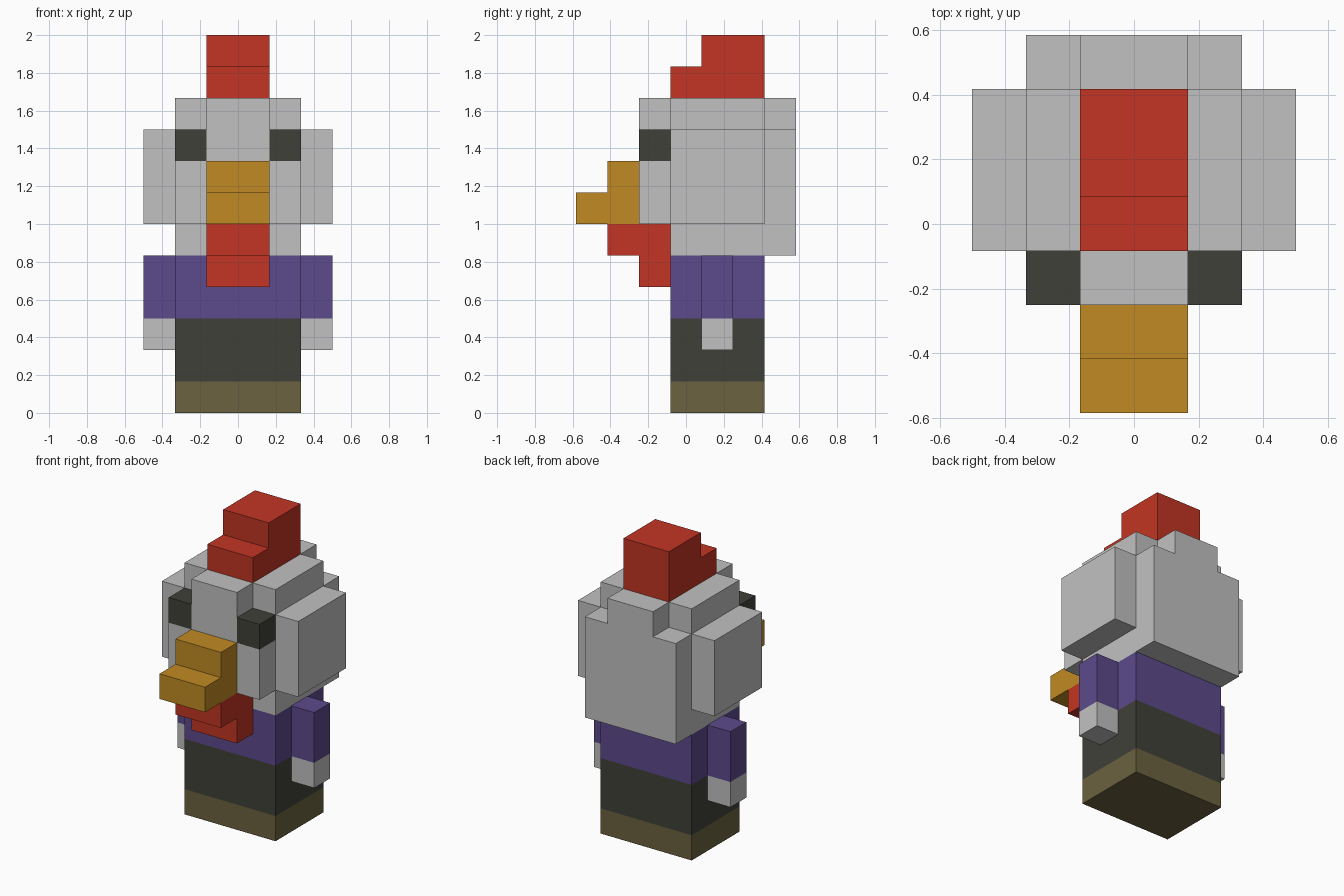
import bpy
import bmesh
from itertools import product
from mathutils import Vector

cube = bpy.data.objects.get("Cube")
if cube:
    bpy.data.objects.remove(cube, do_unlink=True)

UNIT = 1 / 6          # edge of one block
Y_MID = 3.5           # block rows are counted from the front tip of the beak


def material(name, rgb):
    mat = bpy.data.materials.new(name)
    mat.use_nodes = True
    linear = [((c / 255 + 0.055) / 1.055) ** 2.4 for c in rgb] + [1]
    mat.diffuse_color = linear
    mat.node_tree.nodes["Principled BSDF"].inputs["Base Color"].default_value = linear
    return mat


GREY = material("light grey", (193, 193, 193))
RED = material("red", (194, 53, 35))
ORANGE = material("orange", (193, 138, 35))
PURPLE = material("purple", (92, 74, 140))
DARK = material("charcoal", (64, 64, 57))
BROWN = material("olive brown", (107, 98, 64))

AXES = [Vector(v) for v in ((1, 0, 0), (0, 1, 0), (0, 0, 1))]


def blocks(name, boxes, bands):
    """Outer shell of joined boxes ((x0, x1), (y0, y1), (z0, z1)) in blocks.
    bands: (material, top height) from the bottom up."""
    cells = set()
    for box in boxes:
        cells.update(product(*(range(*span) for span in box)))
    bm = bmesh.new()
    for cell in cells:
        height = cell[2]
        band = next(i for i, (_, top) in enumerate(bands) if height < top)
        for i, side in product(range(3), (0, 1)):
            neighbour = list(cell)
            neighbour[i] += 1 if side else -1
            if tuple(neighbour) in cells:
                continue
            a, b = AXES[(i + 1) % 3], AXES[(i + 2) % 3]
            corner = Vector(cell) + AXES[i] * side
            ring = [corner, corner + a, corner + a + b, corner + b]
            if not side:
                ring.reverse()
            face = bm.faces.new([bm.verts.new(p) for p in ring])
            face.material_index = band
    bmesh.ops.remove_doubles(bm, verts=bm.verts[:], dist=0.01)
    bmesh.ops.dissolve_limit(bm, angle_limit=0.02, verts=bm.verts[:],
                             edges=bm.edges[:], delimit={'MATERIAL'})
    for v in bm.verts:
        v.co = (v.co - Vector((0, Y_MID, 0))) * UNIT
    mesh = bpy.data.meshes.new(name)
    bm.to_mesh(mesh)
    bm.free()
    for mat, _ in bands:
        mesh.materials.append(mat)
    obj = bpy.data.objects.new(name, mesh)
    bpy.context.collection.objects.link(obj)
    return obj


TOP = 12
MID = (-1, 1)         # width of the centre strip
FULL = (-2, 2)        # width of head and body

# Body with shoes, trousers and shirt
blocks("body", [(FULL, (3, 6), (0, 5))], [(BROWN, 1), (DARK, 3), (PURPLE, 5)])

# Head: skull, snout area, raised centre strip and side pads on top
blocks("head", [
    (FULL, (3, 7), (5, 9)),
    (FULL, (2, 3), (6, 8)),
    (MID, (2, 7), (8, 10)),
    (FULL, (3, 6), (9, 10)),
], [(GREY, TOP)])

# Paired parts
for side, inner, outer in (("left", (1, 2), (2, 3)), ("right", (-2, -1), (-3, -2))):
    blocks(side + "_eye", [(inner, (2, 3), (8, 9))], [(DARK, TOP)])
    blocks(side + "_head_feathers", [(outer, (3, 6), (6, 9))], [(GREY, TOP)])
    blocks(side + "_arm", [(outer, (4, 5), (2, 5))], [(GREY, 3), (PURPLE, 5)])

# Stepped comb, beak and wattle
blocks("comb", [(MID, (3, 6), (10, 11)), (MID, (4, 6), (11, 12))], [(RED, TOP)])
blocks("beak", [(MID, (0, 2), (6, 7)), (MID, (1, 2), (7, 8))], [(ORANGE, TOP)])
blocks("wattle", [(MID, (1, 3), (5, 6)), (MID, (2, 3), (4, 5))], [(RED, TOP)])
